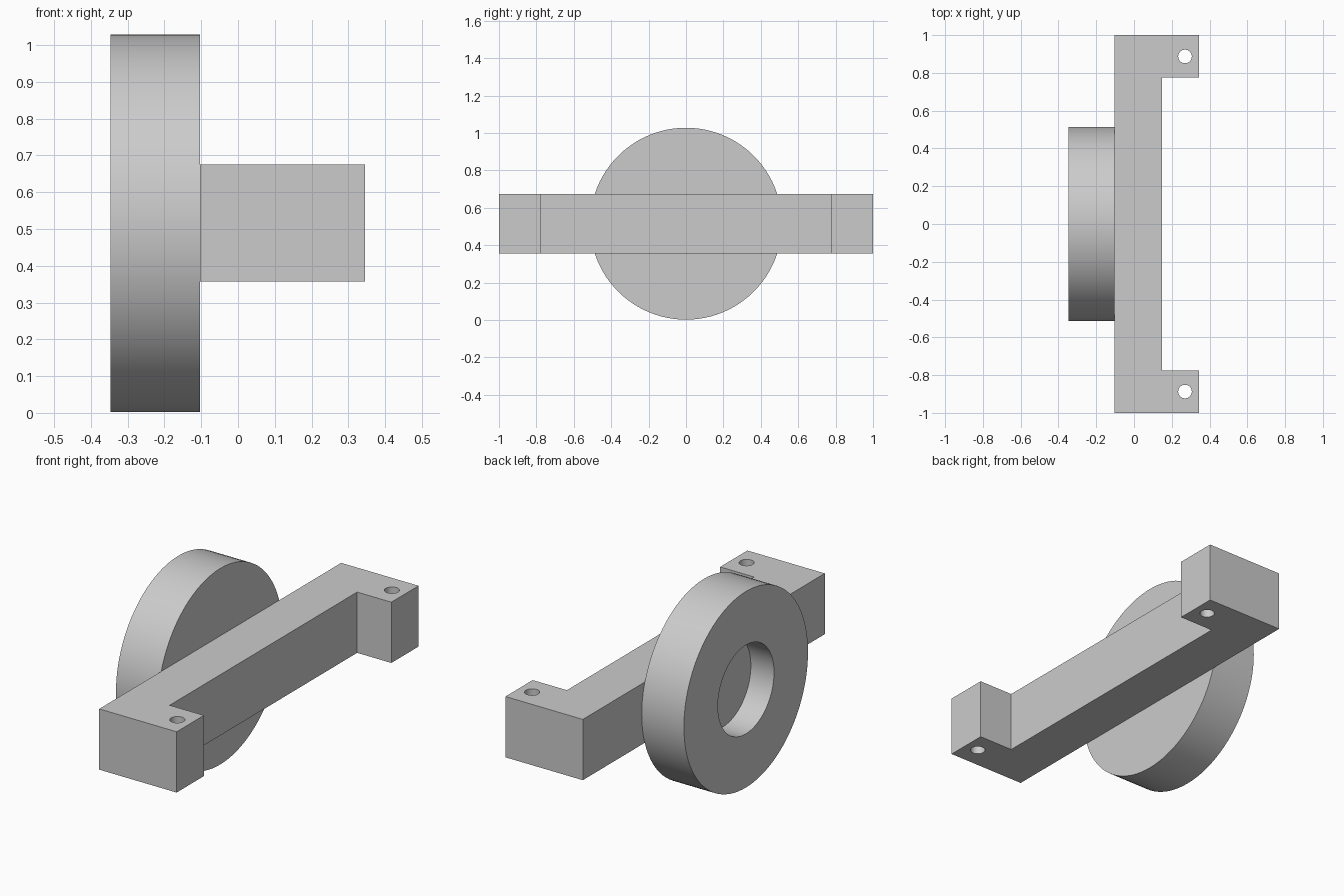
import bpy
import bmesh
import math
from mathutils import Matrix, Vector

default = bpy.data.objects.get("Cube")
if default:
    bpy.data.objects.remove(default, do_unlink=True)

# Single plain grey
grey = bpy.data.materials.new("plain grey")
grey.use_nodes = True
colour = (0.6, 0.6, 0.6, 1.0)
grey.diffuse_color = colour
grey.node_tree.nodes["Principled BSDF"].inputs["Base Color"].default_value = colour

MID_Z = 0.515
JOIN_X = -0.103      # plane where wheel meets bracket


def add_object(name, bm):
    bmesh.ops.recalc_face_normals(bm, faces=bm.faces)
    mesh = bpy.data.meshes.new(name)
    bm.to_mesh(mesh)
    bm.free()
    mesh.materials.append(grey)
    obj = bpy.data.objects.new(name, mesh)
    bpy.context.collection.objects.link(obj)
    return obj


def smooth(obj):
    bpy.ops.object.select_all(action='DESELECT')
    obj.select_set(True)
    bpy.context.view_layer.objects.active = obj
    bpy.ops.object.shade_smooth_by_angle(angle=math.radians(30))


# Round wheel with a blind bore, turned about the x axis
def make_wheel(outer=0.513, bore=0.232, left=-0.347, depth=0.134):
    profile = [(JOIN_X, 0), (JOIN_X, outer), (left, outer),
               (left, bore), (left + depth, bore), (left + depth, 0)]
    bm = bmesh.new()
    verts = [bm.verts.new((x, 0, MID_Z + r)) for x, r in profile]
    edges = [bm.edges.new(pair) for pair in zip(verts, verts[1:])]
    bmesh.ops.spin(bm, geom=verts + edges, cent=(0, 0, MID_Z), axis=(1, 0, 0),
                   angle=math.tau, steps=96, use_merge=True)
    bmesh.ops.remove_doubles(bm, verts=bm.verts, dist=1e-4)
    return add_object("wheel", bm)


# Bracket: long bar with a lug at each end, drawn in plan and extruded
def make_bracket(bottom=0.357, top=0.675, bar_x=0.147, lug_x=0.345, lug_y=0.775):
    half = [(JOIN_X, 1), (lug_x, 1), (lug_x, lug_y), (bar_x, lug_y)]
    outline = half + [(x, -y) for x, y in reversed(half)]
    bm = bmesh.new()
    face = bm.faces.new([bm.verts.new((x, y, bottom)) for x, y in outline])
    grown = bmesh.ops.extrude_face_region(bm, geom=[face])["geom"]
    bmesh.ops.translate(bm, vec=Vector((0, 0, top - bottom)),
                        verts=[g for g in grown if isinstance(g, bmesh.types.BMVert)])
    return add_object("bracket", bm)


wheel = make_wheel()
bracket = make_bracket()

# Vertical screw hole through each lug
bm = bmesh.new()
for side in (-1, 1):
    bmesh.ops.create_cone(bm, cap_ends=True, segments=48, radius1=0.036,
                          radius2=0.036, depth=1,
                          matrix=Matrix.Translation((0.27, side * 0.887, MID_Z)))
cutter = add_object("screw_hole_cutter", bm)
cutter.hide_render = True

cut = bracket.modifiers.new("screw holes", 'BOOLEAN')
cut.operation = 'DIFFERENCE'
cut.solver = 'EXACT'
cut.object = cutter
bpy.context.view_layer.objects.active = bracket
bpy.ops.object.modifier_apply(modifier=cut.name)
bpy.data.objects.remove(cutter, do_unlink=True)

for part in (wheel, bracket):
    smooth(part)
